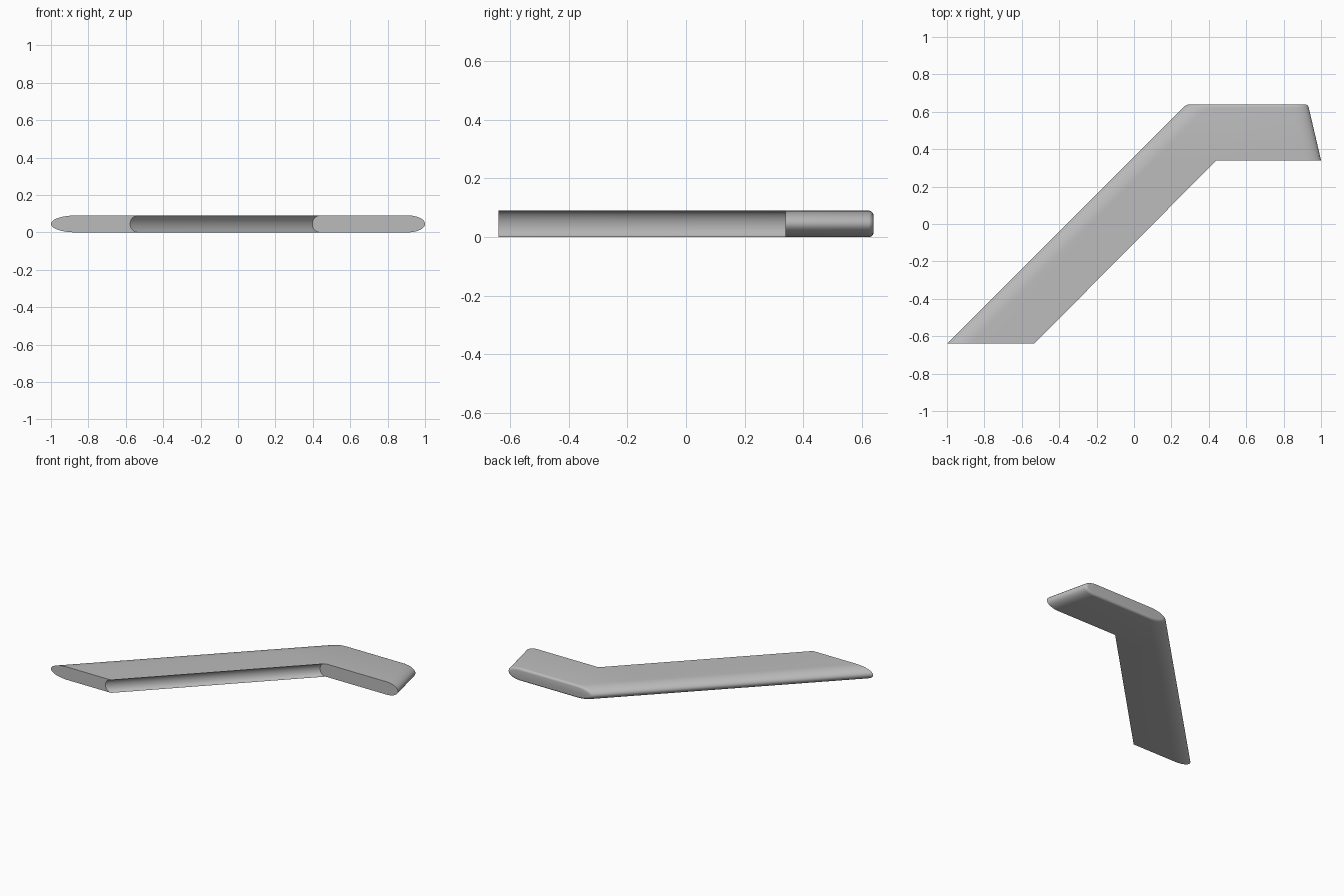
import bpy, bmesh, math

if "Cube" in bpy.data.objects:
    bpy.data.objects.remove(bpy.data.objects["Cube"])

HEIGHT, MID = 0.09, 0.045
FRONT, STEP, BACK = -0.64, 0.34, 0.64
STEPS = 24          # segments around each rounded edge
FILLET = 0.016      # softened rim of the back end

grey = bpy.data.materials.new("light grey")
grey.use_nodes = True
grey.diffuse_color = (0.5, 0.5, 0.5, 1)
grey.node_tree.nodes["Principled BSDF"].inputs["Base Color"].default_value = (0.5, 0.5, 0.5, 1)

bm = bmesh.new()


def edge_curve(y, x_tip, depth, side, inset=0.0):
    """Half-ellipse from top to bottom; side -1 opens left, +1 bulges right.
    A negative depth hollows the edge into a groove."""
    verts = []
    for i in range(STEPS + 1):
        a = math.pi * i / STEPS
        x = x_tip - side * inset - side * depth * (1 - math.sin(a))
        z = MID + (MID - inset) * math.cos(a)
        verts.append(bm.verts.new((x, y, z)))
    return verts


def bridge(a, b, closed=True):
    n = len(a)
    for i in range(n if closed else n - 1):
        j = (i + 1) % n
        bm.faces.new((a[i], a[j], b[j], b[i]))


def ring(left, right):
    return left + right[::-1]


def left_x(y):
    return -1.0 + (y - FRONT)


def right_x(y):
    return 1.0 - 0.07 * (y - STEP) / (BACK - STEP)


# Long swept arm: rounded leading edge, hollow trailing edge
arm_left = edge_curve(FRONT, left_x(FRONT), 0.13, -1)
arm_right = edge_curve(FRONT, -0.577, -0.043, 1)
step_left = edge_curve(STEP, left_x(STEP), 0.13, -1)
step_groove = edge_curve(STEP, 0.397, -0.043, 1)
arm_end = ring(arm_left, arm_right)
bm.faces.new(arm_end)
bridge(arm_end, ring(step_left, step_groove))

# Flat step face, then the wide block with a rounded outer edge
step_right = edge_curve(STEP, right_x(STEP), 0.09, 1)
bridge(step_groove, step_right, closed=False)
previous = ring(step_left, step_right)

# Block body and its softened back rim
for k in range(6):
    a = math.pi / 2 * k / 5
    y = BACK - FILLET * (1 - math.sin(a))
    inset = FILLET * (1 - math.cos(a))
    current = ring(edge_curve(y, left_x(y), 0.13, -1, inset),
                   edge_curve(y, right_x(y), 0.09, 1, inset))
    bridge(previous, current)
    previous = current
bm.faces.new(previous)

bmesh.ops.recalc_face_normals(bm, faces=bm.faces)
mesh = bpy.data.meshes.new("swept_wing")
bm.to_mesh(mesh)
bm.free()
mesh.materials.append(grey)
wing = bpy.data.objects.new("swept_wing", mesh)
bpy.context.collection.objects.link(wing)

bpy.context.view_layer.objects.active = wing
wing.select_set(True)
bpy.ops.object.shade_smooth_by_angle(angle=math.radians(35))
